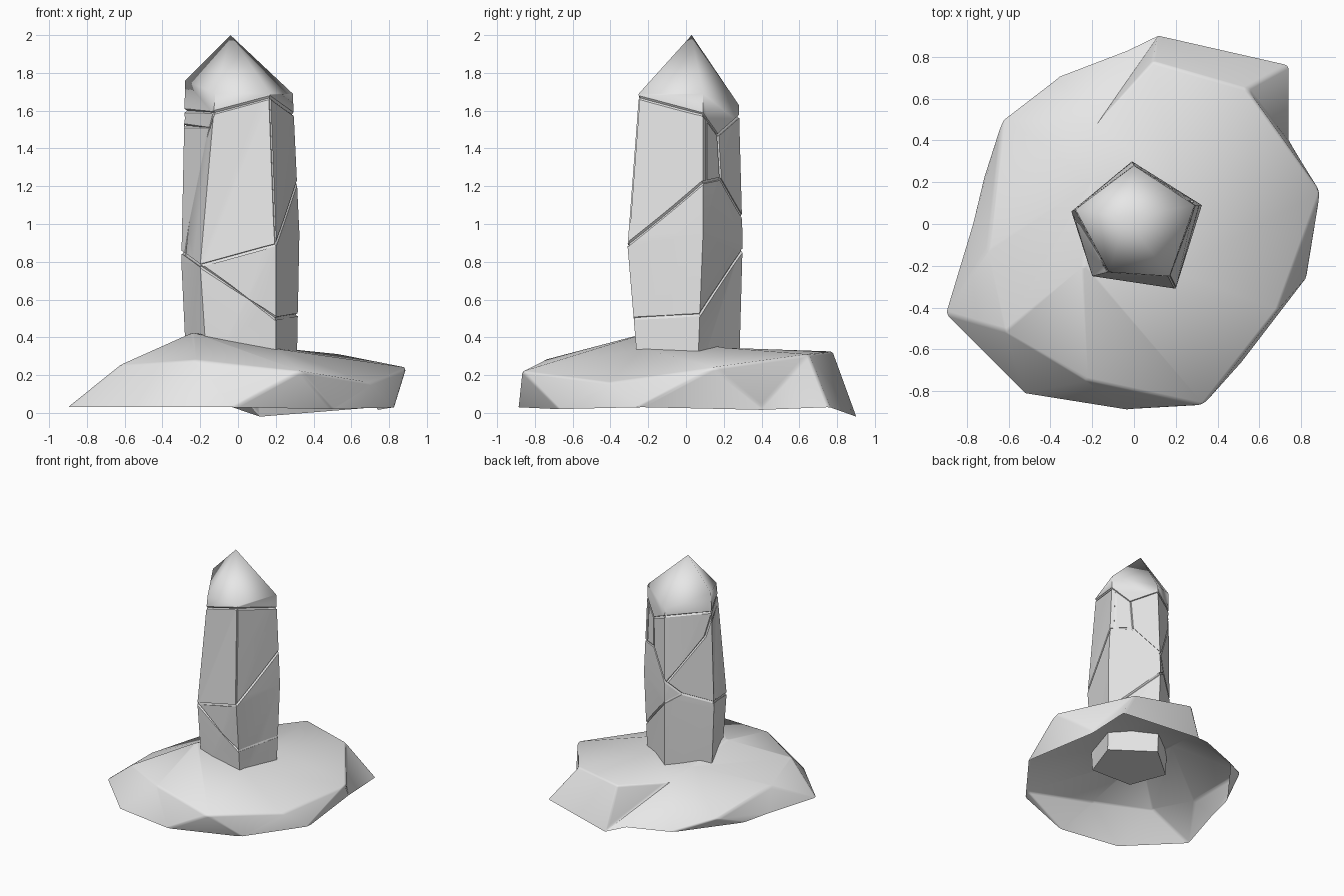
import bpy
import bmesh
from mathutils import Vector

cube = bpy.data.objects.get("Cube")
if cube:
    bpy.data.objects.remove(cube, do_unlink=True)

stone = bpy.data.materials.new("grey_stone")
stone.use_nodes = True
stone.diffuse_color = (0.8, 0.8, 0.8, 1)
stone.node_tree.nodes["Principled BSDF"].inputs["Base Color"].default_value = (0.8, 0.8, 0.8, 1)


def make_object(name, faces):
    """Build a mesh from faces given as coordinate tuples, sharing equal corners."""
    bm = bmesh.new()
    corners = {}
    for face in faces:
        unique = list(dict.fromkeys(face))
        if len(unique) < 3:
            continue
        for point in unique:
            if point not in corners:
                corners[point] = bm.verts.new(point)
        bm.faces.new([corners[point] for point in unique])
    mesh = bpy.data.meshes.new(name)
    bm.to_mesh(mesh)
    bm.free()
    mesh.materials.append(stone)
    obj = bpy.data.objects.new(name, mesh)
    bpy.context.collection.objects.link(obj)
    return obj


def activate(obj):
    bpy.ops.object.select_all(action='DESELECT')
    obj.select_set(True)
    bpy.context.view_layer.objects.active = obj


def apply_modifier(obj, modifier):
    activate(obj)
    bpy.ops.object.modifier_apply(modifier=modifier.name)


def smooth(obj, angle):
    activate(obj)
    bpy.ops.object.shade_smooth_by_angle(angle=angle)


# Rock base: an open shell with rim points, foot points and crests by the pillar
peak, front_crest = (-.24, -.2, .425), (.2, -.23, .34)
right_crest, left_crest = (.2, .2, .345), (-.2, .2, .345)
right_rim, corner_rim, notch = (.895, .15, .24), (.54, .65, .31), (-.17, .49, .31)
left_rim, right_foot, back_foot = (-.63, .5, .13), (.74, .4, .03), (.11, .89, 0)
rock_rows = [
    ((-.62, -.51, .255), (-.9, -.43, .03), peak),
    ((-.22, -.75, .28), (-.52, -.81, .03), peak),
    ((.33, -.87, .22), (-.02, -.89, .03), front_crest),
    ((.69, -.41, .16), (.5, -.68, .02), front_crest),
    (right_rim, (.83, -.25, .03), right_crest),
    (right_rim, right_foot, right_crest),
    (corner_rim, right_foot, right_crest),
    (corner_rim, (.74, .76, .03), right_crest),
    ((.09, .78, .325), back_foot, right_crest),
    (notch, back_foot, left_crest),
    (notch, (-.03, .83, .03), left_crest),
    (left_rim, (-.37, .7, .03), left_crest),
    (left_rim, (-.71, .25, .03), left_crest),
    ((-.7, -.12, .19), (-.77, 0, .03), left_crest),
]
rock_faces = [(peak, front_crest, right_crest, left_crest)]
for row, following in zip(rock_rows, rock_rows[1:] + rock_rows[:1]):
    rim, foot, crest = row
    next_rim, next_foot, next_crest = following
    rock_faces += [
        (foot, next_foot, rim),
        (next_foot, next_rim, rim),
        (rim, next_rim, crest),
        (next_rim, next_crest, crest),
    ]
rock = make_object("rock_base", rock_faces)
worn = rock.modifiers.new("worn_edges", 'BEVEL')
worn.width, worn.segments, worn.angle_limit = 0.015, 2, 0.6
apply_modifier(rock, worn)
smooth(rock, 0.9)

# Pillar: five corners, each given at the foot, the waist and the shoulder
apex = (-.04, .03, 2)
columns = [
    [(.2, -.25, .18), (.2, -.31, .89), (.17, -.25, 1.69)],
    [(.31, .06, .18), (.325, .09, .95), (.29, .09, 1.69)],
    [(0, .28, .18), (-.01, .3, .9), (0, .28, 1.63)],
    [(-.27, .05, .18), (-.3, .06, .8), (-.28, .07, 1.76)],
    [(-.16, -.24, .18), (-.2, -.25, .78), (-.12, -.23, 1.69)],
]
pillar_faces = [tuple(column[0] for column in reversed(columns))]
for column, following in zip(columns, columns[1:] + columns[:1]):
    for low in range(2):
        a, b = column[low], following[low]
        c, d = following[low + 1], column[low + 1]
        pillar_faces += [(a, b, c), (a, c, d)]
    pillar_faces.append((column[2], following[2], apex))
pillar = make_object("stone_pillar", pillar_faces)


def column_point(column, z):
    """Point of one corner edge at height z."""
    low, high = (column[0], column[1]) if z < column[1][2] else (column[1], column[2])
    return Vector(low).lerp(Vector(high), (z - low[2]) / (high[2] - low[2]))


def surface(side, z):
    """Point on the pillar wall; side counts corners around the pillar."""
    index = int(side)
    start = column_point(columns[index % 5], z)
    return start.lerp(column_point(columns[(index + 1) % 5], z), side - index)


# Cracks: paths of (side, height) carved into the walls
cracks = [
    [(3, 1.6), (4, 1.59), (5, 1.67), (6, 1.58), (6.4, 1.47), (7, 1.57), (8, 1.6)],
    [(6.1, 1.56), (6.1, 1.23)],
    [(6.4, 1.47), (6.45, 1.24)],
    [(5, .89), (6, 1.22), (6.45, 1.24), (7, 1.04), (7.35, .93), (8, .85)],
    [(5, 1.67), (5, .89), (4, .78), (3, .85)],
    [(4, .78), (5, .5), (6, .52), (7, .86), (7.35, .93)],
    [(4, 1.59), (3.35, 1.2), (3.15, .83)],
    [(3, 1.52), (3.9, 1.51)],
    [(8, 1.57), (7.85, 1.4), (7.05, 1.03)],
]
steps = 5
curve = bpy.data.curves.new("crack_paths", 'CURVE')
curve.dimensions = '3D'
curve.bevel_depth = 0.011
curve.bevel_resolution = 0
curve.use_fill_caps = True
for crack in cracks:
    path = [surface(*crack[0])]
    for (side, z), (next_side, next_z) in zip(crack, crack[1:]):
        for step in range(1, steps + 1):
            f = step / steps
            path.append(surface(side + (next_side - side) * f, z + (next_z - z) * f))
    spline = curve.splines.new('POLY')
    spline.points.add(len(path) - 1)
    for point, position in zip(spline.points, path):
        point.co = (*position, 1)
cutter = bpy.data.objects.new("crack_cutter", curve)
cutter.hide_render = True
bpy.context.collection.objects.link(cutter)
activate(cutter)
bpy.ops.object.convert(target='MESH')
cutter = bpy.context.view_layer.objects.active

carve = pillar.modifiers.new("carved_cracks", 'BOOLEAN')
carve.operation = 'DIFFERENCE'
carve.solver = 'EXACT'
carve.use_self = True
carve.object = cutter
apply_modifier(pillar, carve)
bpy.data.objects.remove(cutter, do_unlink=True)
smooth(pillar, 0.5)

# Soften the pointed cap: its ridges and shoulder line blend into each other
cap_points = [Vector(column[2]) for column in columns] + [Vector(apex)]


def on_cap(index):
    position = pillar.data.vertices[index].co
    return any((position - point).length < 0.001 for point in cap_points)


for edge in pillar.data.edges:
    if all(on_cap(index) for index in edge.vertices):
        edge.use_edge_sharp = False
